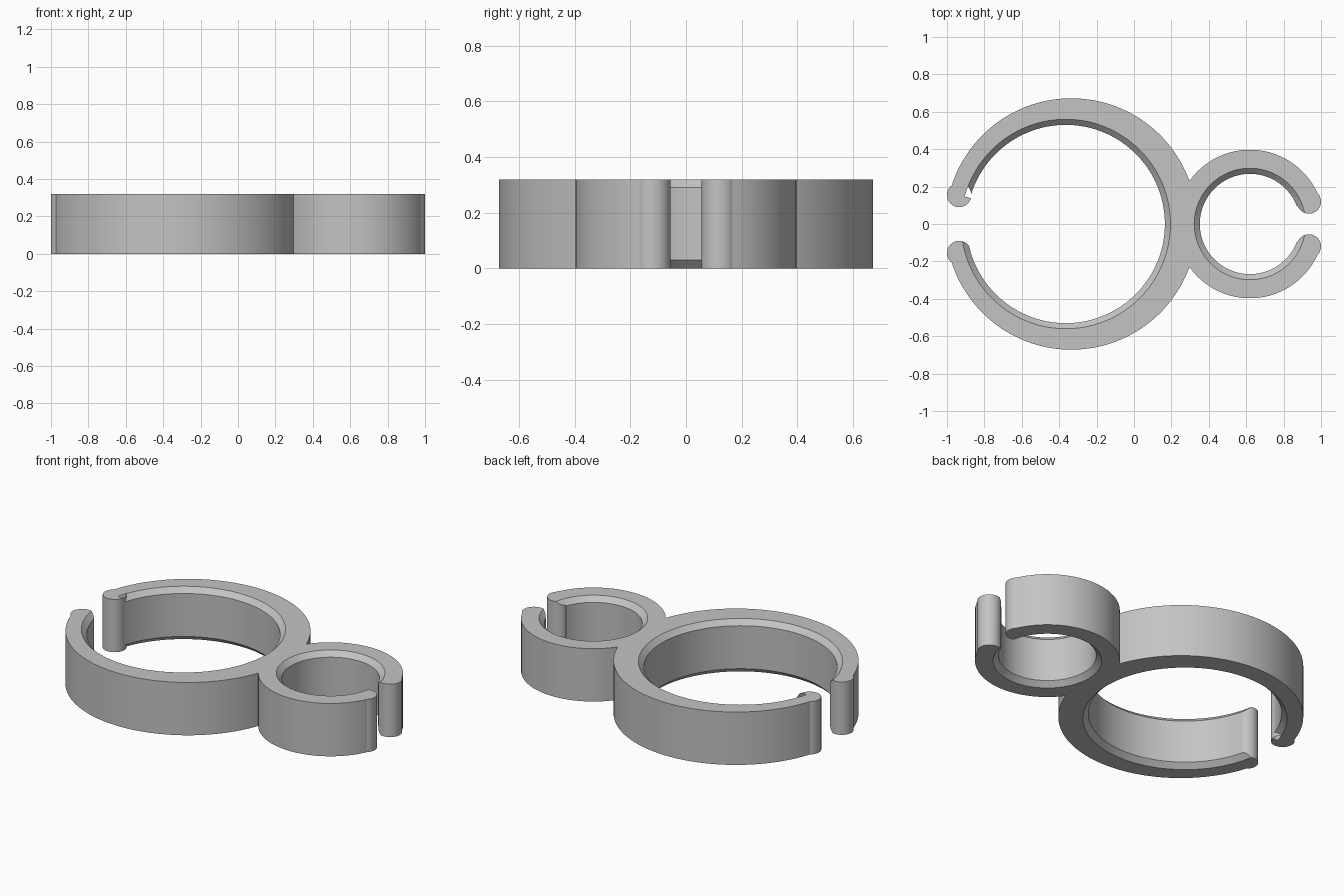
import bpy
import bmesh
import math
from mathutils import Vector

HEIGHT = 0.32
CHAMFER = 0.03
TIP_RADIUS = 0.065

cube = bpy.data.objects.get("Cube")
if cube:
    bpy.data.objects.remove(cube, do_unlink=True)

# Each ring: outer disc, chamfered bore, and rounded tip beside the opening
RINGS = {
    "large": dict(outer=(-0.335, 0.672), bore=(-0.365, 0.53), tip=(-0.935, 0.155)),
    "small": dict(outer=(0.62, 0.397), bore=(0.62, 0.268), tip=(0.935, 0.12)),
}


def mesh_object(name, bm):
    bmesh.ops.recalc_face_normals(bm, faces=bm.faces)
    mesh = bpy.data.meshes.new(name)
    bm.to_mesh(mesh)
    bm.free()
    obj = bpy.data.objects.new(name, mesh)
    bpy.context.collection.objects.link(obj)
    return obj


def lathe(name, x, y, profile, segments):
    """Closed solid from stacked circles given as (radius, z)."""
    bm = bmesh.new()
    loops = []
    for radius, z in profile:
        loops.append([bm.verts.new((x + radius * math.cos(2 * math.pi * i / segments),
                                    y + radius * math.sin(2 * math.pi * i / segments), z))
                      for i in range(segments)])
    for low, high in zip(loops, loops[1:]):
        for i in range(segments):
            j = (i + 1) % segments
            bm.faces.new((low[i], low[j], high[j], high[i]))
    bm.faces.new(loops[0])
    bm.faces.new(loops[-1])
    return mesh_object(name, bm)


def wedge(name, centre_x, tip):
    """Triangular cutter for the opening, from the bore centre past both tips."""
    bm = bmesh.new()
    far_x = centre_x + (tip[0] - centre_x) * 2
    points = [(centre_x, 0), (far_x, -tip[1] * 2), (far_x, tip[1] * 2)]
    base = bm.faces.new([bm.verts.new((px, py, -0.1)) for px, py in points])
    grown = bmesh.ops.extrude_face_region(bm, geom=[base])["geom"]
    verts = [v for v in grown if isinstance(v, bmesh.types.BMVert)]
    bmesh.ops.translate(bm, verts=verts, vec=Vector((0, 0, HEIGHT + 0.2)))
    return mesh_object(name, bm)


def combine(body, other, operation):
    mod = body.modifiers.new(operation.lower(), "BOOLEAN")
    mod.operation = operation
    mod.solver = "EXACT"
    mod.object = other
    bpy.context.view_layer.update()
    bpy.context.view_layer.objects.active = body
    bpy.ops.object.modifier_apply(modifier=mod.name)
    bpy.data.objects.remove(other, do_unlink=True)


FLAT = [(0, 0), (0, HEIGHT)]

# Two joined discs
discs = []
for name, ring in RINGS.items():
    x, radius = ring["outer"]
    discs.append(lathe(name + "_disc", x, 0, [(radius, z) for _, z in FLAT], 144))
body = discs[0]
body.name = "double_ring_clip"
combine(body, discs[1], "UNION")

# Openings, rounded tips, then chamfered bores
for name, ring in RINGS.items():
    combine(body, wedge(name + "_opening", ring["bore"][0], ring["tip"]), "DIFFERENCE")
    for side in (-1, 1):
        tip = lathe(name + "_tip", ring["tip"][0], side * ring["tip"][1],
                    [(TIP_RADIUS, z) for _, z in FLAT], 48)
        combine(body, tip, "UNION")
for name, ring in RINGS.items():
    x, radius = ring["bore"]
    flare = radius + CHAMFER
    over = 0.01
    profile = [(flare + over, -over), (radius, CHAMFER),
               (radius, HEIGHT - CHAMFER), (flare + over, HEIGHT + over)]
    combine(body, lathe(name + "_bore", x, 0, profile, 144), "DIFFERENCE")

# Merge leftover coplanar faces
bm = bmesh.new()
bm.from_mesh(body.data)
bmesh.ops.remove_doubles(bm, verts=bm.verts, dist=0.0002)
bmesh.ops.dissolve_limit(bm, angle_limit=0.005, verts=bm.verts, edges=bm.edges)
bm.to_mesh(body.data)
bm.free()

# Plain grey plastic
grey = bpy.data.materials.new("grey_plastic")
grey.use_nodes = True
colour = (0.55, 0.55, 0.55, 1)
grey.diffuse_color = colour
grey.node_tree.nodes["Principled BSDF"].inputs["Base Color"].default_value = colour
body.data.materials.clear()
body.data.materials.append(grey)

bpy.ops.object.select_all(action="DESELECT")
body.select_set(True)
bpy.context.view_layer.objects.active = body
bpy.ops.object.shade_smooth_by_angle(angle=math.radians(30))
